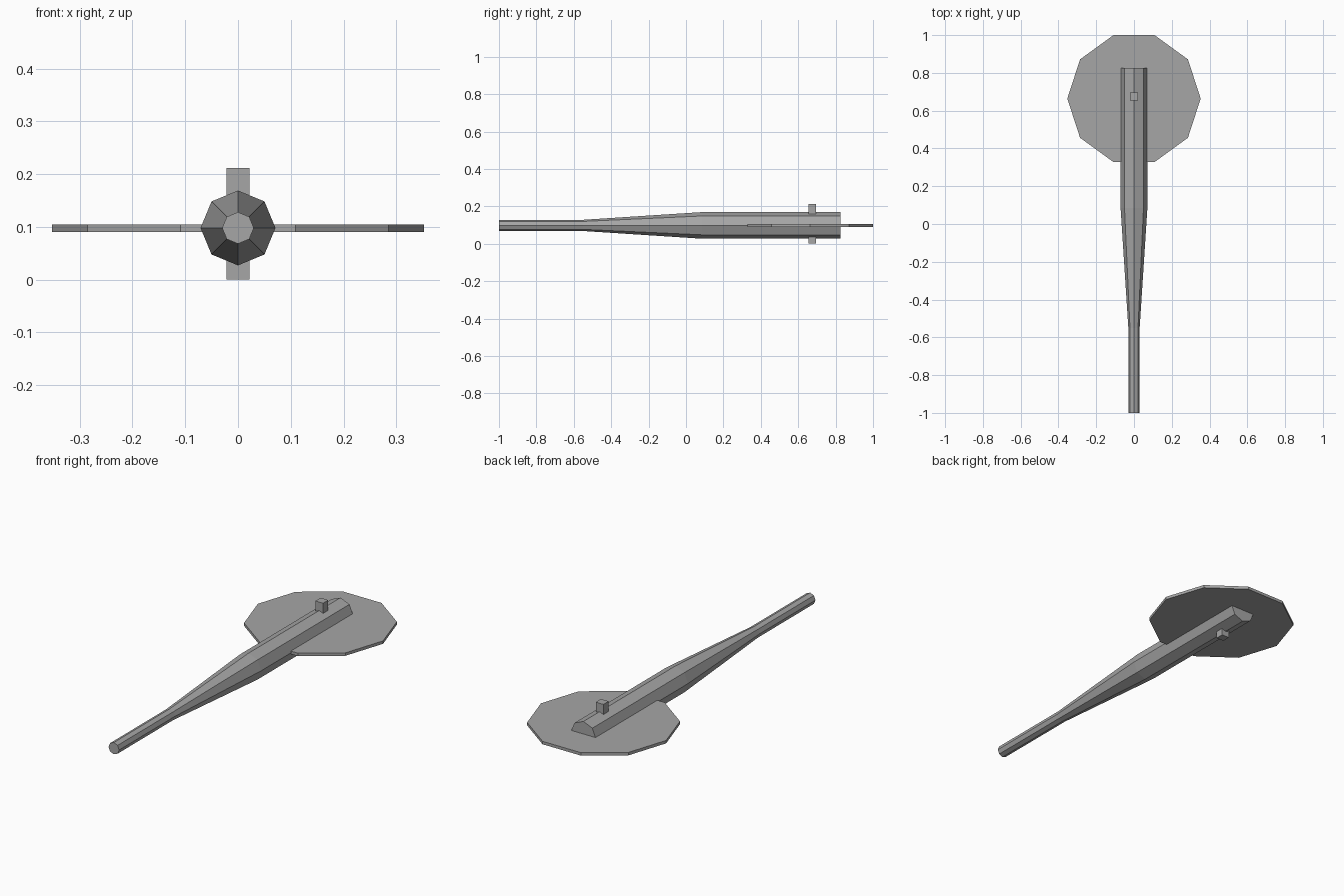
import bpy
import bmesh
from math import cos, sin, tau

cube = bpy.data.objects.get("Cube")
if cube:
    bpy.data.objects.remove(cube, do_unlink=True)

# Single plain grey
grey = bpy.data.materials.new("mid grey")
grey.use_nodes = True
colour = (0.38, 0.38, 0.38, 1)
grey.diffuse_color = colour
grey.node_tree.nodes["Principled BSDF"].inputs["Base Color"].default_value = colour

AXIS_Z = 0.098


def loft(name, sides, rings, place):
    """Capped flat-shaded tube; rings are (position along axis, radius)."""
    bm = bmesh.new()
    loops = [[bm.verts.new(place(r * cos(tau * i / sides), r * sin(tau * i / sides), d))
              for i in range(sides)] for d, r in rings]
    for a, b in zip(loops, loops[1:]):
        for i in range(sides):
            j = (i + 1) % sides
            bm.faces.new((a[i], a[j], b[j], b[i]))
    bm.faces.new(loops[0])
    bm.faces.new(loops[-1])
    bmesh.ops.recalc_face_normals(bm, faces=bm.faces)
    mesh = bpy.data.meshes.new(name)
    bm.to_mesh(mesh)
    bm.free()
    mesh.materials.append(grey)
    obj = bpy.data.objects.new(name, mesh)
    bpy.context.collection.objects.link(obj)
    return obj


# Eight-sided handle, flaring from a thin grip to a thick shank
loft("handle", 8, [(-1, 0.03), (-0.55, 0.03), (0.085, 0.071), (0.826, 0.071)],
     lambda u, v, d: (u, d, AXIS_Z + v))

# Thin ten-sided plate at the back
loft("disc", 10, [(0.09, 0.353), (0.105, 0.353)],
     lambda u, v, d: (u, 0.664 + v, d))

# Square pin through the handle and disc
bpy.ops.mesh.primitive_cube_add(size=1, location=(0, 0.675, 0.106))
pin = bpy.context.object
pin.name = "pin"
pin.scale = (0.043, 0.042, 0.212)
pin.data.materials.append(grey)
